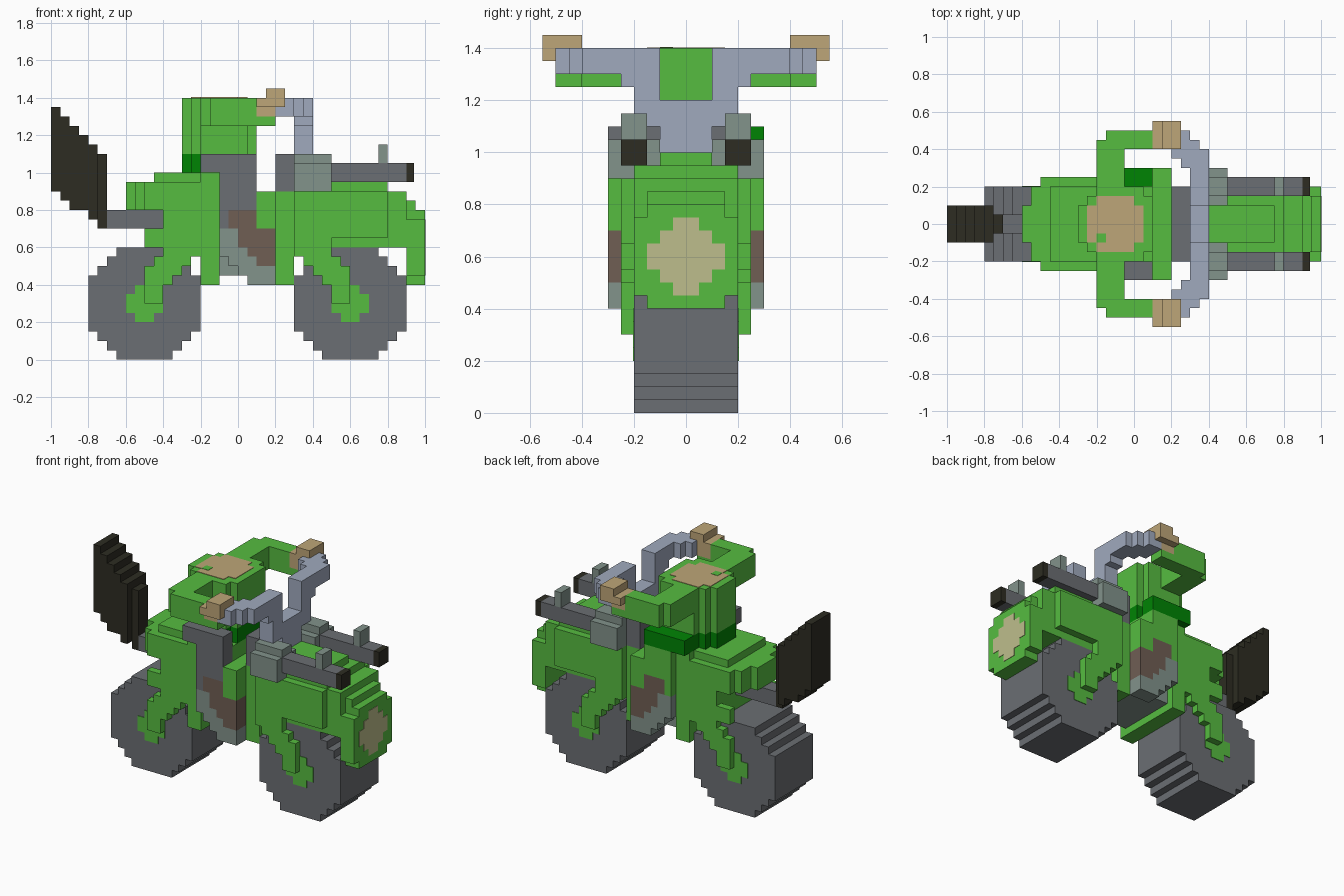
import bpy, bmesh

cube = bpy.data.objects.get("Cube")
if cube:
    bpy.data.objects.remove(cube, do_unlink=True)


def material(name, rgb):
    lin = [((c / 255 + 0.055) / 1.055) ** 2.4 if c > 10 else c / 255 / 12.92 for c in rgb]
    m = bpy.data.materials.new(name)
    m.use_nodes = True
    m.diffuse_color = (*lin, 1)
    m.node_tree.nodes["Principled BSDF"].inputs["Base Color"].default_value = (*lin, 1)
    return m


GREEN = material("green", (86, 188, 64))
DARK_GREEN = material("dark green", (0, 132, 4))
GREY = material("dark grey", (107, 110, 115))
BLACK = material("near black", (45, 44, 34))
STEEL = material("blue steel", (160, 170, 190))
SAGE = material("grey green", (130, 147, 139))
BROWN = material("brown", (112, 94, 84))
TAN = material("tan", (190, 166, 120))
KHAKI = material("pale khaki", (190, 190, 140))


def part(name, mat, boxes, both=False):
    """One blocky part from boxes (x0, x1, y0, y1, z0, z1); both also mirrors it in y."""
    bm = bmesh.new()
    todo = list(boxes)
    if both:
        todo += [(a, b, -d, -c, e, f) for a, b, c, d, e, f in boxes]
    for x0, x1, y0, y1, z0, z1 in todo:
        vs = bmesh.ops.create_cube(bm, size=1)["verts"]
        for v in vs:
            v.co.x = x1 if v.co.x > 0 else x0
            v.co.y = y1 if v.co.y > 0 else y0
            v.co.z = z1 if v.co.z > 0 else z0
    me = bpy.data.meshes.new(name)
    bm.to_mesh(me)
    bm.free()
    me.materials.append(mat)
    ob = bpy.data.objects.new(name, me)
    bpy.context.collection.objects.link(ob)
    return ob


def side_rows(y0, y1, rows):
    """Stepped side profile, rows of (z0, z1, x0, x1)."""
    return [(x0, x1, y0, y1, z0, z1) for z0, z1, x0, x1 in rows]


def disc(steps):
    """Stepped round shape as (low, high, half width) from (height, half width) steps."""
    out, top = [], 0
    for h, w in steps:
        out.append((-h, h, w))
    return out


# Wheels with flush hub discs
wheel = disc([(0.15, 0.3), (0.2, 0.25), (0.25, 0.2), (0.3, 0.15)])
hub = disc([(0.05, 0.1), (0.1, 0.05)])
for name, cx in (("rear", -0.5), ("front", 0.6)):
    part(name + "_wheel", GREY, [(cx - w, cx + w, -0.2, 0.2, 0.3 + a, 0.3 + b) for a, b, w in wheel])
    part(name + "_hub", GREEN, [(cx - w, cx + w, 0.195, 0.204, 0.3 + a, 0.3 + b) for a, b, w in hub], True)

# Forks
part("front_fork", GREEN, side_rows(0.2, 0.25, [
    (0.3, 0.4, 0.5, 0.6), (0.4, 0.45, 0.45, 0.6), (0.45, 0.5, 0.4, 0.6),
    (0.5, 0.55, 0.35, 0.55), (0.55, 0.65, 0.3, 0.5)]), True)
part("rear_fork", GREEN, side_rows(0.2, 0.25, [
    (0.3, 0.4, -0.5, -0.4), (0.4, 0.45, -0.5, -0.35), (0.45, 0.5, -0.5, -0.3),
    (0.5, 0.55, -0.45, -0.25), (0.55, 0.6, -0.4, -0.2), (0.6, 0.7, -0.5, -0.2),
    (0.7, 0.8, -0.4, -0.2)]), True)

# Rear body and seat
part("rear_body", GREEN, [
    (-0.2, -0.1, -0.25, 0.25, 0.4, 1.0), (-0.4, -0.2, -0.2, 0.2, 0.6, 0.8),
    (-0.6, -0.55, -0.1, 0.1, 0.8, 0.95), (-0.55, -0.5, -0.2, 0.2, 0.8, 0.95),
    (-0.5, -0.2, -0.25, 0.25, 0.8, 0.95), (-0.45, -0.2, -0.2, 0.2, 0.9, 1.0)])
part("tail_bar", GREY, [(-0.7, -0.4, -0.05, 0.05, 0.7, 0.8)])
part("tail_panel", BLACK, [(x, x + 0.05, -w, w, lo, hi) for x, w, lo, hi in (
    (-1.0, 0.1, 0.9, 1.35), (-0.95, 0.1, 0.85, 1.3), (-0.9, 0.1, 0.8, 1.25),
    (-0.85, 0.1, 0.8, 1.2), (-0.8, 0.1, 0.75, 1.15), (-0.75, 0.05, 0.7, 1.1))])

# Middle of the bike
part("engine", SAGE, [(-0.1, 0.2, -0.2, 0.2, 0.45, 0.7)])
part("tank", GREEN, [(-0.1, 0.1, -0.2, 0.2, 0.7, 1.0), (0.1, 0.2, -0.3, 0.3, 0.7, 0.9)])

# Front body
part("front_body", GREEN, [
    (0.2, 0.3, -0.2, 0.2, 0.4, 0.9), (0.3, 0.9, -0.2, 0.2, 0.6, 0.9),
    (0.3, 0.8, -0.25, 0.25, 0.65, 0.9), (0.5, 0.8, -0.2, 0.2, 0.9, 0.95),
    (0.3, 0.75, -0.1, 0.1, 0.9, 1.0), (0.9, 0.95, -0.15, 0.15, 0.6, 0.85)])
lamp = disc([(0.1, 0.2), (0.15, 0.2), (0.2, 0.15)])
part("headlight_shell", GREEN, [(0.9, 1.0, -w, w, 0.6 + a, 0.6 + b) for a, b, w in lamp])
glass = disc([(0.05, 0.15), (0.1, 0.1), (0.15, 0.05)])
part("headlight_glass", KHAKI, [(0.99, 1.003, -w, w, 0.6 + a, 0.6 + b) for a, b, w in glass])
part("dashboard", GREY, [(0.2, 0.3, -0.2, 0.2, 0.9, 1.1)])

# Side barrels with mounts, sights and muzzles
part("barrel_mount", SAGE, [(0.3, 0.5, 0.1, 0.3, 0.9, 1.05), (0.3, 0.5, 0.15, 0.25, 1.05, 1.1)], True)
part("barrel", GREY, [(0.5, 0.9, 0.15, 0.25, 0.95, 1.05)], True)
part("muzzle", BLACK, [(0.9, 0.94, 0.15, 0.25, 0.95, 1.05)], True)
part("barrel_sight", SAGE, [(0.75, 0.8, 0.15, 0.25, 1.05, 1.15)], True)

# Handlebar
part("steering_column", STEEL, [(0.3, 0.4, -0.1, 0.1, 1.0, 1.2)])
part("handlebar", STEEL, [
    (0.3, 0.4, 0.1, 0.2, 1.1, 1.4), (0.3, 0.4, 0.2, 0.25, 1.25, 1.4),
    (0.3, 0.4, 0.25, 0.3, 1.3, 1.4), (0.25, 0.4, 0.3, 0.35, 1.3, 1.4),
    (0.2, 0.4, 0.35, 0.4, 1.3, 1.4), (0.2, 0.35, 0.4, 0.45, 1.3, 1.4),
    (0.2, 0.3, 0.45, 0.5, 1.3, 1.4)], True)

# Rider: torso, belt, neck patch
plan = [(-0.3, -0.25, 0.1), (-0.25, -0.2, 0.15), (-0.2, 0.05, 0.2), (0.05, 0.1, 0.15)]
part("torso", GREEN, [(a, b, -w, w, 1.1, 1.4) for a, b, w in plan])
part("belt", DARK_GREEN, [(a, b, -w, w, 1.0, 1.1) for a, b, w in plan])
part("neck_patch", TAN, [(-0.1 - w, -0.1 + w, a, b, 1.395, 1.403) for a, b, w in
                         disc([(0.1, 0.15), (0.15, 0.1)])])
part("neck_spot", GREEN, [(-0.2, -0.15, -0.1, -0.05, 1.4, 1.405)])

# Arms and hands
part("arm", GREEN, [
    (-0.2, -0.05, 0.15, 0.45, 1.25, 1.4), (-0.15, 0.1, 0.4, 0.5, 1.25, 1.4),
    (0.1, 0.2, 0.4, 0.5, 1.25, 1.3)], True)
part("hand", TAN, [(0.1, 0.2, 0.4, 0.5, 1.3, 1.4), (0.1, 0.25, 0.4, 0.55, 1.35, 1.4),
                   (0.15, 0.25, 0.4, 0.55, 1.4, 1.45)], True)

# Legs: each side has its own thigh colours
part("right_thigh", GREY, [(-0.2, 0.1, -0.3, -0.2, 1.0, 1.1), (-0.1, 0.1, -0.3, -0.2, 0.8, 1.0),
                           (-0.1, -0.05, -0.3, -0.2, 0.7, 0.8)])
part("left_hip", DARK_GREEN, [(-0.2, 0.1, 0.2, 0.3, 1.0, 1.1)])
part("left_thigh", GREEN, [(-0.1, 0.1, 0.2, 0.3, 0.8, 1.0), (-0.1, -0.05, 0.2, 0.3, 0.7, 0.8)])
part("calf", BROWN, side_rows(0.2, 0.3, [
    (0.75, 0.8, -0.05, 0.1), (0.7, 0.75, -0.05, 0.1), (0.6, 0.7, 0.0, 0.2),
    (0.55, 0.6, 0.05, 0.2), (0.5, 0.55, 0.1, 0.2)]), True)
part("boot", SAGE, side_rows(0.2, 0.3, [
    (0.6, 0.7, -0.1, 0.0), (0.55, 0.6, -0.1, 0.05), (0.5, 0.55, -0.05, 0.1),
    (0.45, 0.5, 0.0, 0.2), (0.4, 0.45, 0.05, 0.2)]), True)
